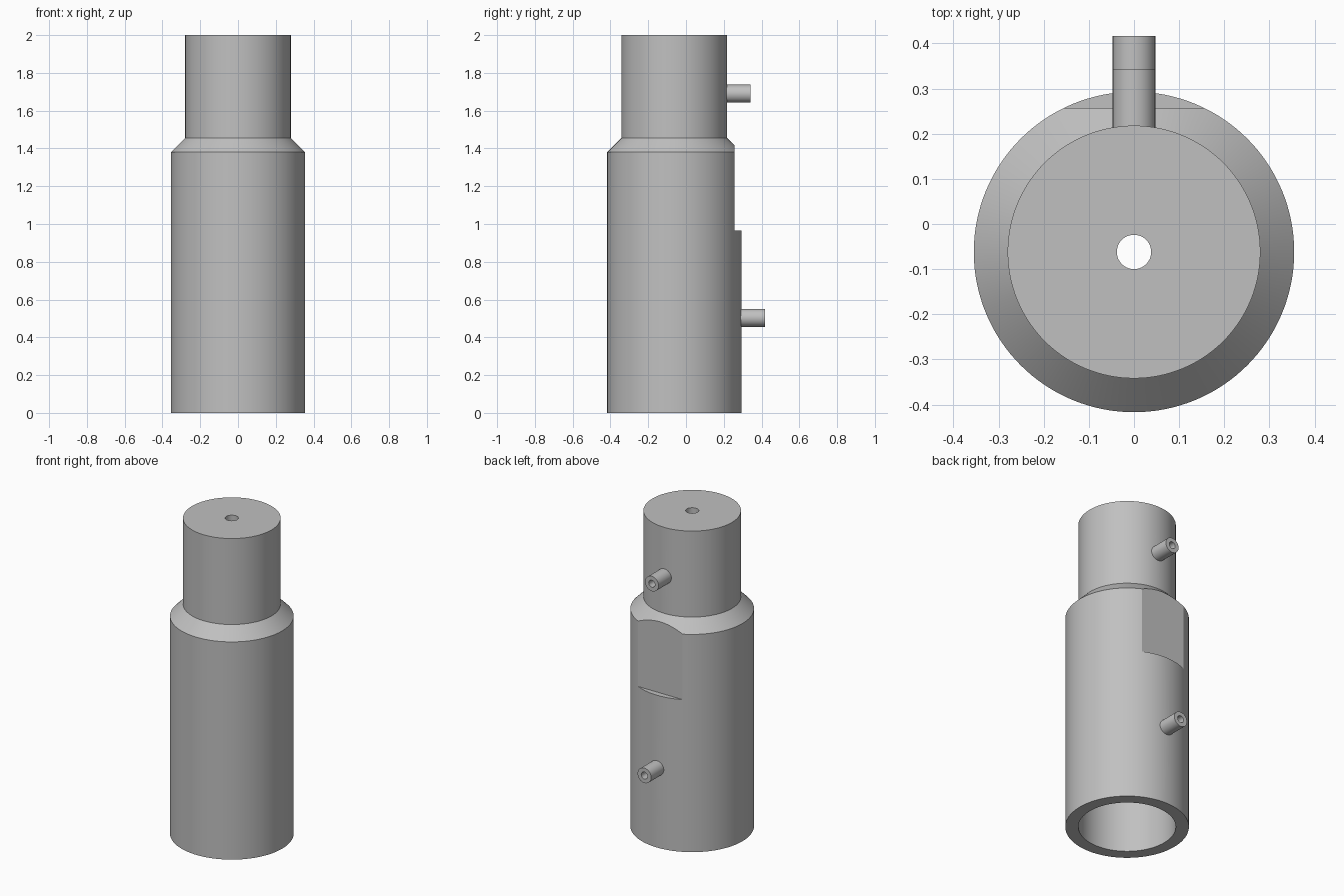
import bpy, bmesh, math
from mathutils import Matrix, Vector

if "Cube" in bpy.data.objects:
    bpy.data.objects.remove(bpy.data.objects["Cube"])

CY = -0.062          # body axis offset
R_LOW, R_TOP = 0.355, 0.28
BORE_LOW, BORE_TOP = 0.28, 0.205
PORT_R, PORT_HOLE = 0.0475, 0.022

metal = bpy.data.materials.new("satin_grey")
metal.use_nodes = True
grey = (0.53, 0.53, 0.53, 1.0)
metal.diffuse_color = grey
metal.node_tree.nodes["Principled BSDF"].inputs["Base Color"].default_value = grey


def lathe(name, profile, matrix, segments):
    """Revolve a closed (radius, height) loop around local z."""
    bm = bmesh.new()
    verts = [bm.verts.new((r, 0, z)) for r, z in profile]
    edges = [bm.edges.new((a, b)) for a, b in zip(verts, verts[1:] + verts[:1])]
    bmesh.ops.spin(bm, geom=verts + edges, axis=(0, 0, 1), cent=(0, 0, 0),
                   angle=math.tau, steps=segments)
    bmesh.ops.remove_doubles(bm, verts=bm.verts, dist=1e-5)
    bmesh.ops.recalc_face_normals(bm, faces=bm.faces)
    bm.transform(matrix)
    mesh = bpy.data.meshes.new(name)
    bm.to_mesh(mesh)
    bm.free()
    mesh.materials.append(metal)
    obj = bpy.data.objects.new(name, mesh)
    bpy.context.collection.objects.link(obj)
    return obj


def activate(obj):
    bpy.ops.object.select_all(action='DESELECT')
    obj.select_set(True)
    bpy.context.view_layer.objects.active = obj


def cut(target, cutter):
    """Subtract the cutter, then discard it."""
    cutter.hide_render = True
    mod = target.modifiers.new("cut", 'BOOLEAN')
    mod.operation, mod.solver, mod.object = 'DIFFERENCE', 'EXACT', cutter
    activate(target)
    bpy.ops.object.modifier_apply(modifier=mod.name)
    bpy.data.objects.remove(cutter)


def finish(obj):
    activate(obj)
    bpy.ops.object.shade_smooth_by_angle(angle=math.radians(25))


# Hollow stepped body with a chamfered shoulder and a small hole in the top
body = lathe("body", [
    (R_LOW, 0), (R_LOW, 1.38), (R_TOP, 1.455), (R_TOP, 2.0),
    (0.038, 2.0), (0.038, 1.925),
    (BORE_TOP, 1.925), (BORE_TOP, 1.425), (BORE_LOW, 1.35), (BORE_LOW, 0),
], Matrix.Translation((0, CY, 0)), 128)

# Flat milled into the back, below the shoulder
bpy.ops.mesh.primitive_cube_add(size=1, location=(0, 0.257 + 0.25, 0.965 + 0.3))
cutter = bpy.context.object
cutter.scale = (0.8, 0.5, 0.6)
cut(body, cutter)

# Tubular ports on the back, drilled through the wall
for name, z, wall, bore, tip in (("lower_port", 0.503, R_LOW, BORE_LOW, 0.417),
                                 ("upper_port", 1.69, R_TOP, BORE_TOP, 0.342)):
    start = CY + (wall + bore) / 2
    bpy.ops.mesh.primitive_cylinder_add(vertices=32, radius=PORT_HOLE, depth=0.3,
                                        location=(0, CY + wall, z),
                                        rotation=(math.pi / 2, 0, 0))
    cut(body, bpy.context.object)
    along_y = Matrix.Translation(Vector((0, start, z))) @ Matrix.Rotation(-math.pi / 2, 4, 'X')
    length = tip - start
    finish(lathe(name, [(PORT_HOLE, 0), (PORT_R, 0), (PORT_R, length), (PORT_HOLE, length)],
                 along_y, 32))

finish(body)
